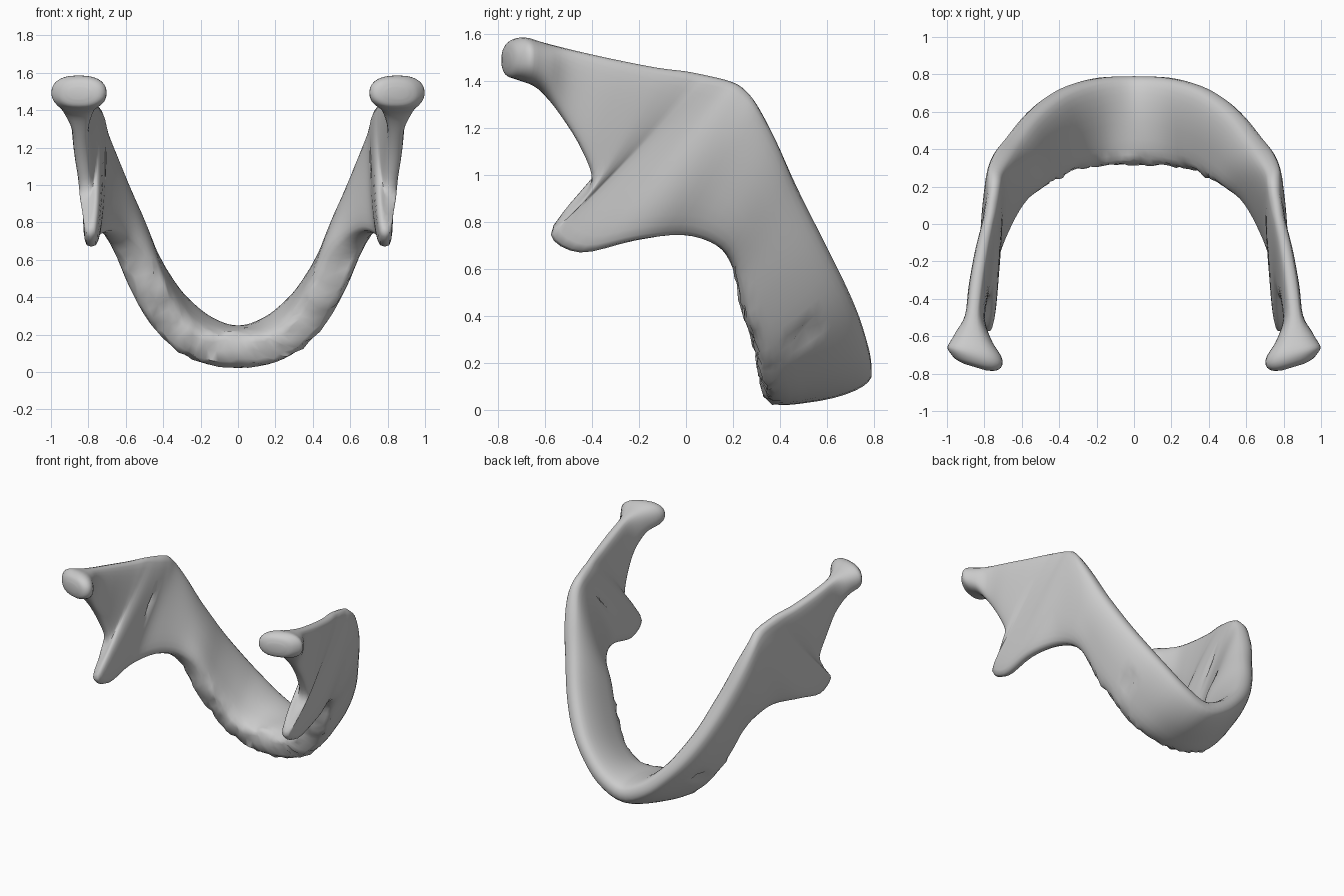
import bpy, bmesh, math, random
from mathutils import Vector

if "Cube" in bpy.data.objects:
    bpy.data.objects.remove(bpy.data.objects["Cube"])

random.seed(4)

# Cross-section stations on the +x side:
# outer border point (x, y, z), tooth-side border point (x, y, z), half thickness
ramus = [
    (.85, -.765, 1.52, .85, -.765, 1.46, .06),
    (.85, -.745, 1.565, .85, -.75, 1.42, .115),
    (.85, -.69, 1.585, .85, -.70, 1.40, .148),
    (.86, -.60, 1.56, .85, -.62, 1.36, .10),
    (.86, -.48, 1.53, .84, -.53, 1.25, .052),
    (.84, -.30, 1.49, .83, -.44, 1.10, .05),
    (.81, -.12, 1.455, .815, -.40, .97, .05),
    (.785, .00, 1.44, .81, -.47, .87, .05),
    (.765, .10, 1.42, .79, -.575, .745, .052),
    (.75, .18, 1.40, .785, -.45, .67, .055),
    (.745, .24, 1.37, .77, -.22, .72, .06),
    (.74, .30, 1.30, .70, -.02, .745, .07),
]
body = [
    (.70, .38, 1.15, .63, .13, .70, .09),
    (.64, .47, .95, .545, .20, .60, .10),
    (.555, .58, .73, .47, .24, .43, .10),
    (.455, .67, .55, .385, .29, .28, .10),
    (.34, .735, .40, .28, .31, .17, .095),
    (.18, .78, .25, .16, .325, .12, .10),
]
chin = (0, .79, .17, 0, .32, .115, .105)


def mirrored(s):
    return (-s[0], s[1], s[2], -s[3], s[4], s[5], s[6])


def smooth_path(keys, steps):
    # Catmull-Rom through every station
    out = []
    for i in range(len(keys) - 1):
        a, b = keys[max(i - 1, 0)], keys[i]
        c, d = keys[i + 1], keys[min(i + 2, len(keys) - 1)]
        for k in range(steps):
            t = k / steps
            out.append([.5 * (2 * q + (r - p) * t + (2 * p - 5 * q + 4 * r - s) * t * t
                              + (3 * q - p - 3 * r + s) * t ** 3)
                        for p, q, r, s in zip(a, b, c, d)])
    return out + [list(keys[-1])]


def power(v, e):
    return math.copysign(abs(v) ** e, v)


# Jaw: one continuous loft from condyle to condyle
half = ramus + body
stations = smooth_path(half + [chin] + [mirrored(s) for s in reversed(half)], 4)
mids = [(Vector(s[:3]) + Vector(s[3:6])) / 2 for s in stations]
SIDES = 28
bm = bmesh.new()
rings = []
for i, s in enumerate(stations):
    upper, lower = Vector(s[:3]), Vector(s[3:6])
    tangent = mids[min(i + 1, len(mids) - 1)] - mids[max(i - 1, 0)]
    normal = tangent.cross(upper - lower).normalized()
    in_body = min(1, max(0, (1.05 - mids[i].z) / .25))
    is_head = min(1, max(0, (-.45 - mids[i].y) / .15))
    flat = .55 + .25 * is_head
    ring = []
    for k in range(SIDES):
        a = 2 * math.pi * k / SIDES
        c, sn = math.cos(a), math.sin(a)
        # the tooth-side end is blunter and thicker along the body
        blunt = in_body if c < 0 else 0
        width = s[6] * (1 - .16 * c * in_body)
        p = mids[i] + (upper - lower) / 2 * power(c, .9 - .25 * blunt)
        p += normal * width * power(sn, flat + .15 * in_body * (c > 0))
        # rough tooth-socket edge
        if c < -.7 and p.z < .6:
            p += Vector([random.uniform(-.009, .009) for _ in range(3)])
        # condyle heads turn forward on their outer side
        p.y += .3 * (abs(p.x) - .85) * is_head
        p.z = max(p.z, 0)
        ring.append(bm.verts.new(p))
    rings.append(ring)
for r0, r1 in zip(rings, rings[1:]):
    for k in range(SIDES):
        j = (k + 1) % SIDES
        bm.faces.new((r0[k], r0[j], r1[j], r1[k]))
bm.faces.new(rings[0])
bm.faces.new(rings[-1])
bmesh.ops.recalc_face_normals(bm, faces=bm.faces)
bm.normal_update()


# Nerve openings: pinch nearest vertex inward on both sides
def pit(x, y, z, depth):
    for side in (1, -1):
        target = Vector((x * side, y, z))
        v = min(bm.verts, key=lambda w: (w.co - target).length)
        v.co -= v.normal * depth


pit(.52, .52, .30, .04)
pit(.70, -.02, 1.15, .03)

mesh = bpy.data.meshes.new("jaw_bone")
bm.to_mesh(mesh)
bm.free()
jaw = bpy.data.objects.new("jaw_bone", mesh)
bpy.context.collection.objects.link(jaw)
bpy.context.view_layer.objects.active = jaw
jaw.select_set(True)
bpy.ops.object.shade_smooth_by_angle(angle=math.radians(60))
